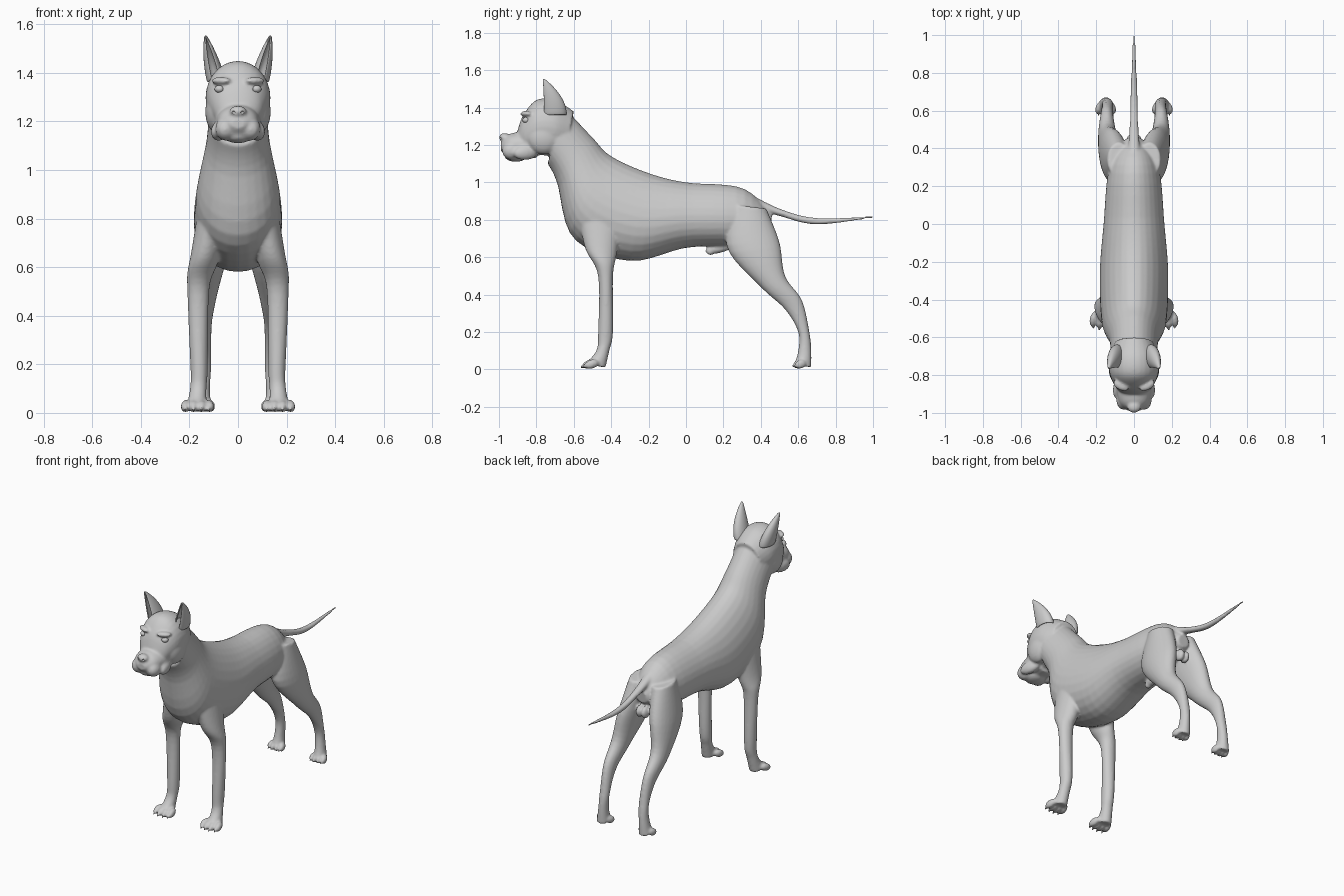
import bpy, bmesh, math
from mathutils import Matrix, Vector

if "Cube" in bpy.data.objects:
    bpy.data.objects.remove(bpy.data.objects["Cube"])

GREY = (.6, .6, .6, 1)
coat = bpy.data.materials.new("grey_coat")
coat.use_nodes = True
coat.diffuse_color = GREY
coat.node_tree.nodes["Principled BSDF"].inputs["Base Color"].default_value = GREY


def finish(name, bm):
    """Turn a bmesh into a smooth shaded object."""
    bmesh.ops.recalc_face_normals(bm, faces=bm.faces)
    for face in bm.faces:
        face.smooth = True
    mesh = bpy.data.meshes.new(name)
    bm.to_mesh(mesh)
    bm.free()
    mesh.materials.append(coat)
    obj = bpy.data.objects.new(name, mesh)
    bpy.context.collection.objects.link(obj)
    return obj


def along(points, fraction):
    """Position on a smooth curve running through all points."""
    last = len(points) - 1
    index = min(int(fraction * last), last - 1)
    t = fraction * last - index
    before, start = points[max(index - 1, 0)], points[index]
    end, after = points[index + 1], points[min(index + 2, last)]
    slope_in, slope_out = (end - before) / 2, (after - start) / 2
    ease = t * t * (3 - 2 * t)
    return (start * (1 - ease) + end * ease
            + slope_in * (t * (1 - t) ** 2) - slope_out * (t * t * (1 - t)))


def bridge(bm, lower, upper, closed):
    """Fill the strip between two rows of vertices."""
    count = len(lower)
    for k in range(count if closed else count - 1):
        following = (k + 1) % count
        bm.faces.new((lower[k], lower[following], upper[following], upper[k]))


def loft(bm, upper_edge, lower_edge, widths, centres=(0, 0), side=1, egg=0, steps=32, sides=28):
    """Oval rings spanning two side profiles given as (y, z) points."""
    upper_edge = [Vector(p) for p in upper_edge]
    lower_edge = [Vector(p) for p in lower_edge]
    rings = []
    for step in range(steps + 1):
        fraction = step / steps
        top, bottom = along(upper_edge, fraction), along(lower_edge, fraction)
        width, centre = along(widths, fraction), along(centres, fraction)
        ring = []
        for k in range(sides):
            angle = math.tau * k / sides
            height = math.cos(angle)
            x = centre + width * math.sin(angle) * (1 - egg * height)
            y, z = bottom.lerp(top, (1 + height) / 2)
            ring.append(bm.verts.new((side * x, y, z)))
        rings.append(ring)
    for ring, following in zip(rings, rings[1:]):
        bridge(bm, ring, following, closed=True)
    bm.faces.new(rings[0])
    bm.faces.new(rings[-1])


def blob(bm, location, size, pitch=0, yaw=0):
    """Tilted ellipsoid."""
    matrix = (Matrix.Translation(location) @ Matrix.Rotation(yaw, 4, 'Z')
              @ Matrix.Rotation(pitch, 4, 'X') @ Matrix.Diagonal((*size, 1)))
    bmesh.ops.create_uvsphere(bm, u_segments=20, v_segments=12, radius=1, matrix=matrix)


body = bmesh.new()

# Neck, chest, loin and rump
loft(body,
     [(-.65, 1.4), (-.5, 1.24), (-.4, 1.14), (-.2, 1.05), (0, 1), (.3, .97), (.46, .83)],
     [(-.74, 1.1), (-.69, 1), (-.6, .7), (-.3, .58), (0, .65), (.3, .67), (.45, .75)],
     [.12, .13, .17, .18, .16, .13, .04], egg=.14)

# Skull
loft(body, [(-.6, 1.38), (-.7, 1.44), (-.8, 1.44), (-.87, 1.36), (-.9, 1.28)],
     [(-.65, 1.14), (-.9, 1.15)], [.1, .13, .13, .1, .06])

# Muzzle, nose and chin
loft(body, [(-.8, 1.28), (-.94, 1.26), (-.99, 1.21)],
     [(-.8, 1.13), (-.94, 1.13), (-.99, 1.17)], [.1, .08, .03])
blob(body, (0, -.97, 1.24), (.036, .03, .024))
blob(body, (0, -.91, 1.14), (.06, .06, .03))

# Tail
loft(body, [(.3, .96), (.5, .86), (.7, .81), (1, .82)],
     [(.3, .88), (.5, .82), (.7, .775), (1, .81)], [.04, .024, .018, .006])

# Underside details
blob(body, (0, .18, .65), (.026, .08, .027), pitch=.25)
blob(body, (0, .13, .63), (.02, .02, .02))

for side in (1, -1):
    # Foreleg
    loft(body,
         [(-.58, .85), (-.54, .65), (-.47, .5), (-.47, .2), (-.48, .1), (-.54, .03)],
         [(-.33, .9), (-.37, .62), (-.39, .5), (-.39, .2), (-.41, .1), (-.43, .01)],
         [.06, .06, .045, .036, .034, .042], [.1, .16, .16, .17], side)
    # Hind leg
    loft(body,
         [(.25, .88), (.22, .65), (.4, .44), (.53, .32), (.6, .2), (.6, .1), (.58, .03)],
         [(.43, .86), (.5, .68), (.53, .5), (.62, .37), (.66, .2), (.67, .1), (.67, .01)],
         [.06, .07, .05, .034, .03, .03, .04], [.08, .14, .14, .15], side)
    # Toes and claws
    for centre, front, size in ((.167, -.52, .02), (.15, .6, .016)):
        for splay in (-1.5, -.5, .5, 1.5):
            x = side * (centre + splay * size * 1.6)
            y = front + abs(splay) * size / 2
            blob(body, (x, y, .028), (size, size * 2, .024), pitch=.3, yaw=side * splay / 8)
            blob(body, (x, y - size * 1.8, .018), (size / 3, size, size / 2), pitch=.5)
    # Hanging lips, cheek, brow and rear lobe
    blob(body, (side * .046, -.925, 1.17), (.046, .06, .05), pitch=.15, yaw=side * .3)
    blob(body, (side * .078, -.855, 1.16), (.03, .07, .04), pitch=.1, yaw=side * .25)
    blob(body, (side * .085, -.76, 1.24), (.05, .09, .09))
    blob(body, (side * .07, -.856, 1.367), (.045, .024, .015), yaw=side * .5)
    blob(body, (side * .018, .44, .69), (.022, .035, .038))

# Fuse all volumes into one skin
hound = finish("hound_body", body)
fuse = hound.modifiers.new("fuse", 'REMESH')
fuse.mode = 'VOXEL'
fuse.voxel_size = .0075
fuse.use_smooth_shade = True
relax = hound.modifiers.new("relax", 'SMOOTH')
relax.factor = .5
relax.iterations = 5

# Nostril and eye socket hollows
hollows = bmesh.new()
for side in (1, -1):
    blob(hollows, (side * .019, -1, 1.236), (.009, .014, .008))
    blob(hollows, (side * .079, -.88, 1.333), (.027, .022, .015), yaw=side * .55)
cutter = finish("hollow_cutter", hollows)
cutter.hide_render = True
cutter.hide_viewport = True
carve = hound.modifiers.new("hollows", 'BOOLEAN')
carve.object = cutter
carve.operation = 'DIFFERENCE'

for side, label in ((1, "left"), (-1, "right")):
    # Eyeball
    eye = bmesh.new()
    blob(eye, (side * .077, -.856, 1.333), (.02, .018, .016), yaw=side * .55)
    finish(label + "_eye", eye)

    # Cupped ear, open to the front and tapering to the tip
    ear = bmesh.new()
    rows = []
    for level in range(8):
        rise = level / 7
        taper = 1.02 - rise * rise
        row = []
        for k in range(13):
            angle = math.radians(-65 + 310 * k / 12)
            x = .088 + .046 * rise + .036 * taper * math.cos(angle)
            y = -.765 + .062 * taper * (1 + math.sin(angle))
            row.append(ear.verts.new((side * x, y, 1.36 + .195 * rise)))
        rows.append(row)
    for row, following in zip(rows, rows[1:]):
        bridge(ear, row, following, closed=False)
    shell = finish(label + "_ear", ear)
    thickness = shell.modifiers.new("thickness", 'SOLIDIFY')
    thickness.thickness = .008
    thickness.offset = 0
    rounding = shell.modifiers.new("rounding", 'SUBSURF')
    rounding.levels = rounding.render_levels = 2
